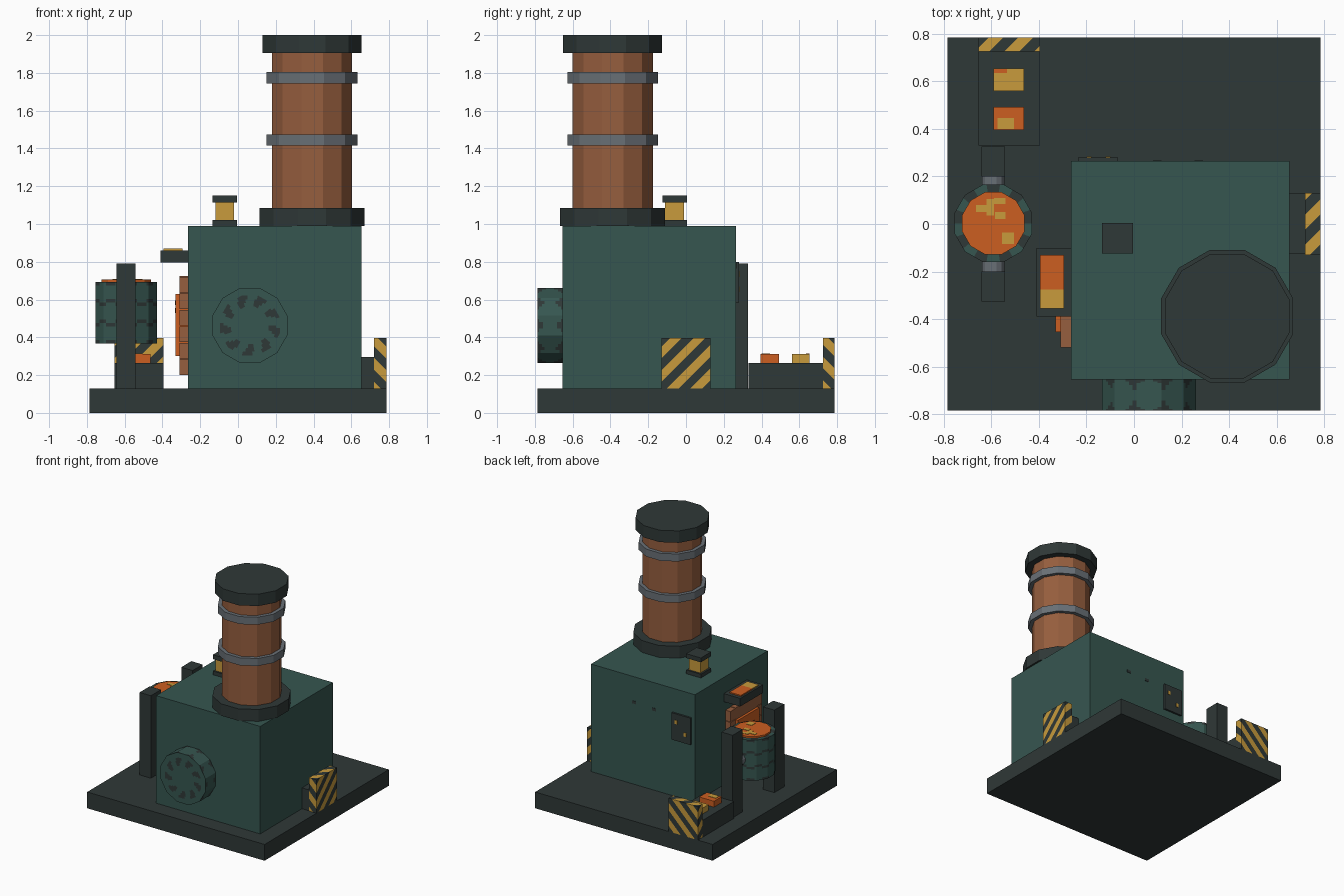
import bpy, bmesh, math
from mathutils import Vector, Matrix

cube = bpy.data.objects.get("Cube")
if cube:
    bpy.data.objects.remove(cube, do_unlink=True)


# Flat colours
def material(name, rgb):
    lin = [((c / 255 + 0.055) / 1.055) ** 2.4 for c in rgb] + [1.0]
    m = bpy.data.materials.new(name)
    m.use_nodes = True
    m.diffuse_color = lin
    m.node_tree.nodes["Principled BSDF"].inputs["Base Color"].default_value = lin
    return m


TEAL = material("teal paint", (54, 86, 80))
DARK = material("dark iron", (47, 56, 55))
BROWN = material("copper brown", (150, 94, 62))
GREY = material("steel grey", (105, 112, 118))
YELLOW = material("warning yellow", (200, 155, 60))
ORANGE = material("molten orange", (204, 94, 33))


def finish(name, bm, mats):
    bmesh.ops.recalc_face_normals(bm, faces=bm.faces)
    me = bpy.data.meshes.new(name)
    bm.to_mesh(me)
    bm.free()
    for m in mats:
        me.materials.append(m)
    ob = bpy.data.objects.new(name, me)
    bpy.context.collection.objects.link(ob)
    return ob


def box_mesh(x, y, z):
    bm = bmesh.new()
    size = Matrix.Diagonal((x[1] - x[0], y[1] - y[0], z[1] - z[0], 1))
    mid = Matrix.Translation((sum(x) / 2, sum(y) / 2, sum(z) / 2))
    bmesh.ops.create_cube(bm, size=1, matrix=mid @ size)
    return bm


def box(name, x, y, z, mat):
    return finish(name, box_mesh(x, y, z), [mat])


def striped_box(name, x, y, z, normal, period=0.125):
    """Box cut along slanted planes, with alternating bands."""
    bm = box_mesh(x, y, z)
    n = Vector(normal)
    mid = Vector((sum(x) / 2, sum(y) / 2, sum(z) / 2))
    for k in range(-8, 9):
        point = mid + n * (k * period / 2 / n.length_squared)
        bmesh.ops.bisect_plane(bm, geom=bm.verts[:] + bm.edges[:] + bm.faces[:],
                               plane_co=point, plane_no=n)
    for f in bm.faces:
        band = math.floor((f.calc_center_median() - mid).dot(n) / (period / 2))
        f.material_index = band % 2
    return finish(name, bm, [YELLOW, DARK])


def prism(name, centre, apothem, z, mat, sides=12):
    """Upright prism whose flat sides face the axes."""
    bm = bmesh.new()
    mat4 = (Matrix.Translation((*centre, sum(z) / 2))
            @ Matrix.Rotation(math.pi / sides, 4, "Z"))
    r = apothem / math.cos(math.pi / sides)
    bmesh.ops.create_cone(bm, cap_ends=True, segments=sides, radius1=r,
                          radius2=r, depth=z[1] - z[0], matrix=mat4)
    return finish(name, bm, [mat])


def patterned_drum(name, apothem, height, rows, cap_rule):
    """Twelve-sided drum on z with round paint spots and a ruled top cap."""
    sub, levels, rings = 6, 18, 10
    count = 12 * sub
    profile = [(0.01, 0), (1, 0)]
    profile += [(1, height * i / levels) for i in range(1, levels + 1)]
    profile += [(1 - i / rings, height) for i in range(1, rings)] + [(0.01, height)]
    bm = bmesh.new()
    loops = []
    for s, h in profile:
        loop = []
        for i in range(count):
            a = 2 * math.pi * i / count
            off = (a + math.pi / 12) % (math.pi / 6) - math.pi / 12
            r = s * apothem / math.cos(off)
            loop.append(bm.verts.new((r * math.cos(a), r * math.sin(a), h)))
        loops.append(loop)
    for lo, hi in zip(loops, loops[1:]):
        for i in range(count):
            j = (i + 1) % count
            bm.faces.new((lo[i], lo[j], hi[j], hi[i]))
    bm.faces.new(loops[0])
    bm.faces.new(loops[-1])
    step = height / rows
    around = round(2 * math.pi * apothem / step)
    for f in bm.faces:
        c = f.calc_center_median()
        a = math.atan2(c.y, c.x)
        if c.z > height - 1e-4:
            f.material_index = int(cap_rule(c.xy.length, a))
        elif c.z > 1e-4:
            row = int(c.z / step)
            u = (a / (2 * math.pi) * around + 0.5 * row) % 1 - 0.5
            v = c.z / step - row - 0.5
            f.material_index = int(math.hypot(u, v) > 0.51)
    return finish(name, bm, [TEAL, DARK])


# Base and main housing
box("base_slab", (-0.785, 0.785), (-0.785, 0.785), (0, 0.13), DARK)
box("housing", (-0.265, 0.655), (-0.655, 0.265), (0.13, 0.99), TEAL)

# Chimney
stack = (0.392, -0.388)
prism("chimney_flange", stack, 0.278, (0.99, 1.085), DARK)
prism("chimney_pipe", stack, 0.212, (1.085, 1.905), BROWN)
for i, z in enumerate((1.415, 1.745)):
    prism(f"chimney_band_{i + 1}", stack, 0.24, (z, z + 0.06), GREY)
prism("chimney_cap", stack, 0.262, (1.905, 2.0), DARK)

# Roof beacon
for part, r, z, m in (("foot", 0.065, (0.99, 1.02), DARK),
                      ("lamp", 0.05, (1.02, 1.115), YELLOW),
                      ("cap", 0.065, (1.115, 1.15), DARK)):
    box("beacon_" + part, (-0.07 - r, -0.07 + r), (-0.06 - r, -0.06 + r), z, m)

# Front wheel housing, turned to face forward
wheel = patterned_drum("front_wheel", 0.198, 0.13, 1,
                       lambda r, a: 0.1 < r < 0.165 and math.sin(9 * a + 25 * r) > 0.1)
wheel.location = (0.063, -0.655, 0.463)
wheel.rotation_euler = (math.pi / 2, 0, 0)

# Furnace mouth: brick frame, glow and hood
for side, y in (("front", (-0.52, -0.455)), ("back", (-0.185, -0.12))):
    for i in range(6):
        z = 0.2 + i * 0.0875
        box(f"furnace_brick_{side}_{i + 1}", (-0.31, -0.265), y, (z, z + 0.083), BROWN)
box("furnace_sill", (-0.31, -0.265), (-0.455, -0.185), (0.2, 0.3), BROWN)
box("furnace_lintel", (-0.31, -0.265), (-0.455, -0.185), (0.63, 0.725), BROWN)
box("furnace_glow", (-0.33, -0.265), (-0.455, -0.185), (0.3, 0.63), ORANGE)
for i, (y, z) in enumerate(((-0.23, 0.57), (-0.39, 0.53))):
    box(f"glow_cinder_{i + 1}", (-0.333, -0.33), (y, y + 0.025), (z, z + 0.025), DARK)
box("furnace_hood", (-0.41, -0.265), (-0.39, -0.1), (0.795, 0.86), DARK)
box("hood_plate_hot", (-0.395, -0.295), (-0.275, -0.13), (0.86, 0.869), ORANGE)
box("hood_plate_warm", (-0.395, -0.295), (-0.355, -0.275), (0.86, 0.869), YELLOW)

# Crucible hung between two posts
pot = (-0.592, 0.003)
crucible = patterned_drum("crucible", 0.163, 0.325, 3,
                          lambda r, a: math.sin(9 * a) > 0.2)
crucible.location = (*pot, 0.367)
prism("molten_surface", pot, 0.131, (0.69, 0.705), ORANGE)
for i, (x, y, w, d) in enumerate(((-0.62, 0.035, 0.03, 0.07), (-0.665, 0.05, 0.045, 0.03),
                                  (-0.555, -0.085, 0.05, 0.05), (-0.585, 0.02, 0.045, 0.03),
                                  (-0.59, 0.085, 0.05, 0.025))):
    box(f"molten_patch_{i + 1}", (x, x + w), (y, y + d), (0.705, 0.708), YELLOW)
for side, s in (("front", -1), ("back", 1)):
    y = sorted((s * 0.2, s * 0.327))
    box(f"crucible_post_{side}", (-0.642, -0.542), y, (0.13, 0.79), DARK)
    axle = prism(f"crucible_axle_{side}", (0, 0), 0.048, (-0.03, 0.03), GREY)
    axle.location = (-0.592, s * 0.18, 0.53)
    axle.rotation_euler = (math.pi / 2, 0, 0)

# Casting bench with ingots and a hazard guard
box("casting_bench", (-0.655, -0.395), (0.33, 0.725), (0.13, 0.265), DARK)
box("hot_ingot", (-0.592, -0.462), (0.395, 0.492), (0.265, 0.312), ORANGE)
box("hot_ingot_patch", (-0.575, -0.505), (0.4, 0.445), (0.312, 0.315), YELLOW)
box("cool_ingot", (-0.592, -0.462), (0.56, 0.655), (0.265, 0.312), YELLOW)
box("cool_ingot_patch", (-0.59, -0.535), (0.635, 0.653), (0.312, 0.315), ORANGE)
striped_box("back_hazard_guard", (-0.655, -0.395), (0.725, 0.785), (0.13, 0.397), (1, -1, -1))

# Side hazard guard and its bracket
box("side_bracket", (0.655, 0.72), (-0.127, 0.13), (0.13, 0.297), DARK)
striped_box("side_hazard_guard", (0.72, 0.785), (-0.13, 0.13), (0.13, 0.397), (-1, 1, -1))

# Control panel and small marks on the back wall
box("control_panel", (-0.235, -0.068), (0.265, 0.28), (0.585, 0.8), DARK)
for i, (x, z) in enumerate(((-0.12, 0.72), (-0.2, 0.64))):
    box(f"panel_light_{i + 1}", (x, x + 0.022), (0.28, 0.284), (z, z + 0.03), YELLOW)
for i, (x, z) in enumerate(((0.255, 0.775), (0.08, 0.765))):
    box(f"wall_scuff_{i + 1}", (x, x + 0.035), (0.265, 0.268), (z, z + 0.022), DARK)
